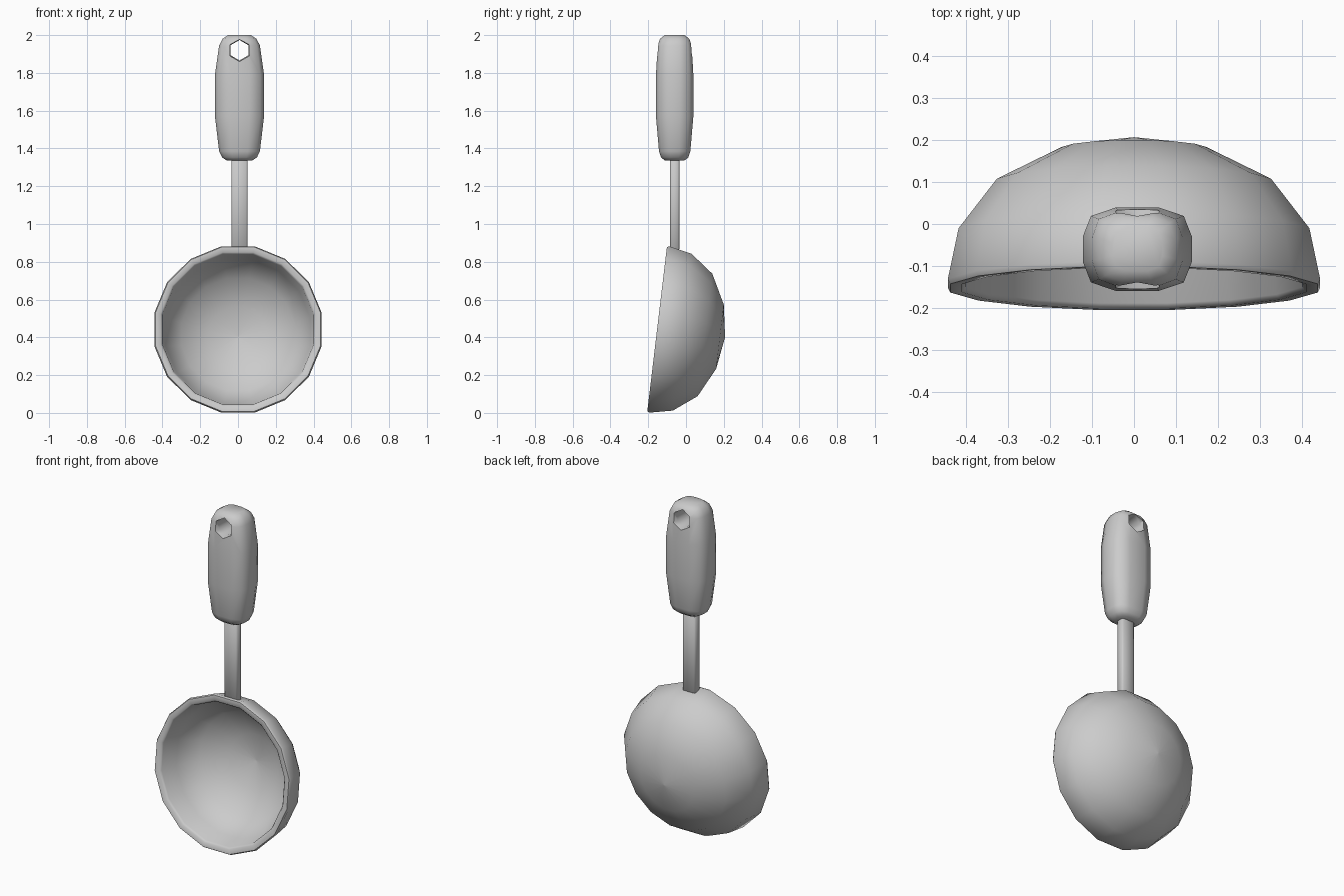
import bpy, bmesh, math
from mathutils import Vector

if "Cube" in bpy.data.objects:
    bpy.data.objects.remove(bpy.data.objects["Cube"])


def loft(name, rings):
    """Skin a list of equal-length point rings and cap both ends."""
    bm = bmesh.new()
    loops = [[bm.verts.new(p) for p in ring] for ring in rings]
    n = len(loops[0])
    for a, b in zip(loops, loops[1:]):
        for i in range(n):
            j = (i + 1) % n
            bm.faces.new((a[i], a[j], b[j], b[i]))
    bm.faces.new(loops[0][::-1])
    bm.faces.new(loops[-1])
    bmesh.ops.remove_doubles(bm, verts=bm.verts, dist=1e-5)
    bmesh.ops.recalc_face_normals(bm, faces=bm.faces)
    mesh = bpy.data.meshes.new(name)
    bm.to_mesh(mesh)
    bm.free()
    ob = bpy.data.objects.new(name, mesh)
    bpy.context.collection.objects.link(ob)
    return ob


def activate(ob):
    bpy.ops.object.select_all(action='DESELECT')
    ob.select_set(True)
    bpy.context.view_layer.objects.active = ob


def smooth(ob, angle):
    activate(ob)
    bpy.ops.object.shade_smooth_by_angle(angle=math.radians(angle))


# tilted bowl: 16-sided lathe, outer pole -> rim -> inner pole
tilt = math.radians(6.8)
centre = Vector((0, -0.153, 0.443))
axis = Vector((0, math.cos(tilt), -math.sin(tilt)))
up = Vector((0, math.sin(tilt), math.cos(tilt)))
profile = [(0, .362), (.175, .335), (.333, .255), (.426, .134), (.452, .012),
           (.446, 0), (.418, 0), (.408, .012),
           (.39, .125), (.305, .23), (.16, .303), (0, .328)]


def bowl_ring(r, depth):
    pts = []
    for i in range(16):
        t = math.tau * (i + 0.5) / 16
        pts.append(centre + axis * depth + Vector((r * math.cos(t), 0, 0)) + up * r * math.sin(t))
    return pts


# the poles collapse to one point, so use a tiny cap ring there
bowl = loft("bowl", [bowl_ring(max(r, 0.002), d) for r, d in profile])
smooth(bowl, 60)

# flat shaft with slightly eased edges
HX, HY = 0.008, -0.06
bpy.ops.mesh.primitive_cube_add(size=1, location=(HX, HY, 1.11))
shaft = bpy.context.object
shaft.name = "shaft"
shaft.scale = (0.086, 0.05, 0.50)
bpy.ops.object.transform_apply(location=False, rotation=False, scale=True)
bev = shaft.modifiers.new("eased_edges", 'BEVEL')
bev.width, bev.segments = 0.008, 1
bpy.ops.object.modifier_apply(modifier=bev.name)
smooth(shaft, 50)

# grip: 12-sided rounded section, (z, half width, half depth)
section = [(1, .3), (.85, .8), (.4, 1), (-.4, 1), (-.85, .8), (-1, .3),
           (-1, -.3), (-.85, -.8), (-.4, -1), (.4, -1), (.85, -.8), (1, -.3)]
stations = [(1.335, .065, .05), (1.352, .092, .072), (1.385, .108, .083),
            (1.57, .13, .099), (1.79, .13, .099), (1.945, .108, .09),
            (1.98, .09, .078), (2.0, .06, .052)]
grip = loft("grip", [[(HX + hx * a, HY + hy * b, z) for a, b in section]
                     for z, hx, hy in stations])

# hexagonal hanging hole, flaring a little at both faces
flare = [(-.16, .072), (-.06, .054), (.06, .054), (.16, .072)]
cutter = loft("hole_cutter", [[(HX + r * math.sin(math.tau * k / 6), HY + y,
                                1.92 + r * math.cos(math.tau * k / 6)) for k in range(6)]
                              for y, r in flare])
cutter.hide_render = True
activate(grip)
cut = grip.modifiers.new("hole", 'BOOLEAN')
cut.operation, cut.solver, cut.object = 'DIFFERENCE', 'EXACT', cutter
bpy.ops.object.modifier_apply(modifier=cut.name)
bpy.data.objects.remove(cutter)
smooth(grip, 62)
